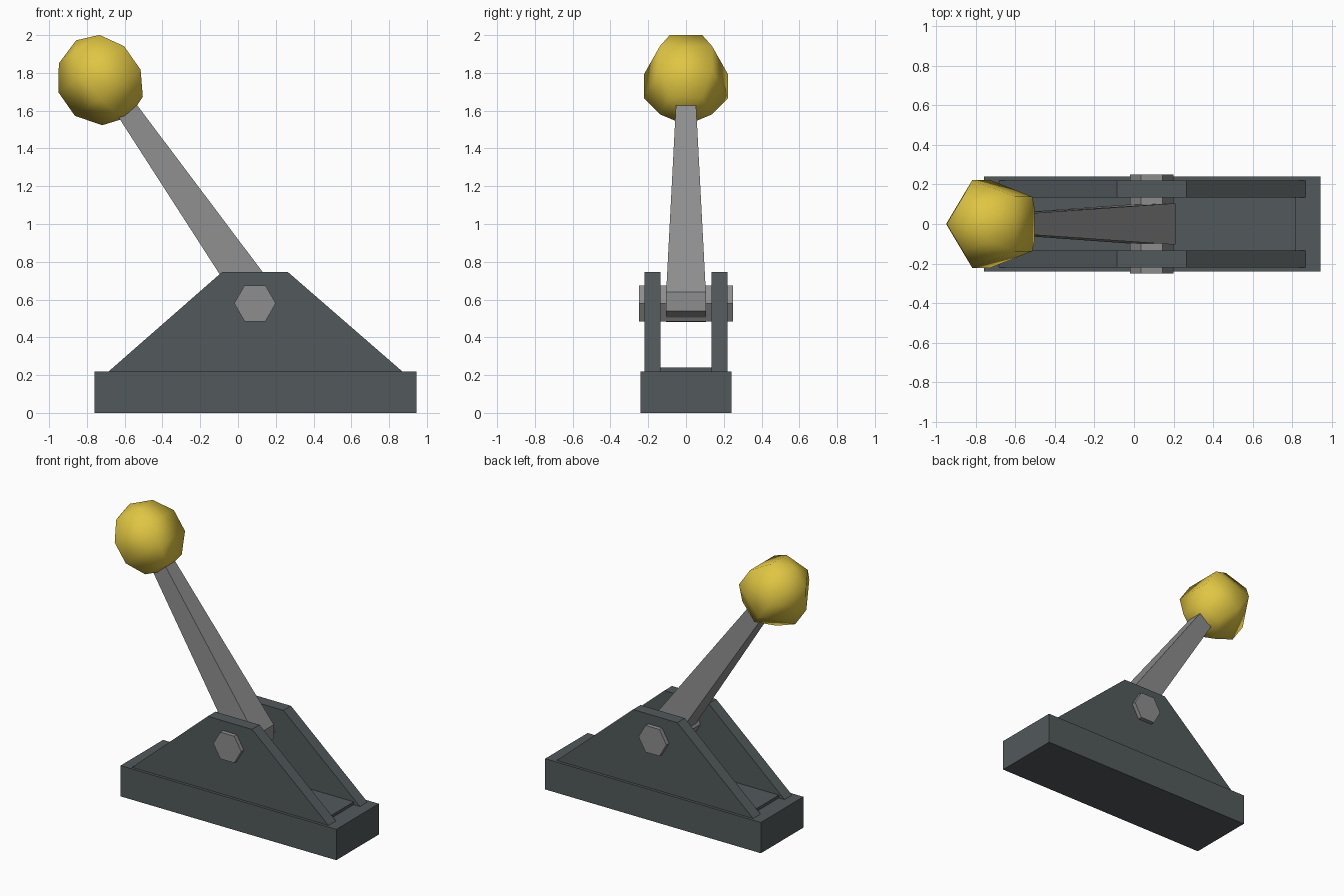
import bpy
from math import sin, cos, pi, radians

if "Cube" in bpy.data.objects:
    bpy.data.objects.remove(bpy.data.objects["Cube"])


def material(name, rgb):
    m = bpy.data.materials.new(name)
    m.diffuse_color = (*rgb, 1)
    m.use_nodes = True
    m.node_tree.nodes["Principled BSDF"].inputs["Base Color"].default_value = m.diffuse_color
    return m


iron = material("dark_iron", (0.085, 0.1, 0.105))
steel = material("steel", (0.27, 0.27, 0.27))
yellow = material("yellow", (0.74, 0.56, 0.055))


def add_mesh(name, verts, faces, mat, smooth=False):
    me = bpy.data.meshes.new(name)
    me.from_pydata(verts, [], faces)
    me.materials.append(mat)
    ob = bpy.data.objects.new(name, me)
    bpy.context.collection.objects.link(ob)
    # consistent outward normals
    bpy.ops.object.select_all(action='DESELECT')
    ob.select_set(True)
    bpy.context.view_layer.objects.active = ob
    bpy.ops.object.mode_set(mode='EDIT')
    bpy.ops.mesh.select_all(action='SELECT')
    bpy.ops.mesh.normals_make_consistent(inside=False)
    bpy.ops.object.mode_set(mode='OBJECT')
    if smooth:
        me.shade_smooth()
    return ob


def prism(name, profile, y0s, y1s, mat):
    """Extrude an xz profile between y values given per profile point."""
    n = len(profile)
    verts = [(x, y, z) for (x, z), y in zip(profile, y0s)]
    verts += [(x, y, z) for (x, z), y in zip(profile, y1s)]
    faces = [range(n), range(2 * n - 1, n - 1, -1)]
    faces += [(i, (i + 1) % n, (i + 1) % n + n, i + n) for i in range(n)]
    return add_mesh(name, verts, [tuple(f) for f in faces], mat)


def straight(name, profile, y0, y1, mat):
    n = len(profile)
    return prism(name, profile, [y0] * n, [y1] * n, mat)


# Base block and thin floor between the side plates
straight("base", [(-0.76, 0), (0.945, 0), (0.945, 0.22), (-0.76, 0.22)], -0.24, 0.24, iron)
straight("floor", [(-0.64, 0.21), (0.82, 0.21), (0.82, 0.24), (-0.64, 0.24)], -0.14, 0.14, iron)

# Side plates
plate = [(-0.69, 0.215), (0.875, 0.215), (0.265, 0.745), (-0.085, 0.745)]
for side, s in (("front", -1), ("back", 1)):
    straight(side + "_plate", plate, s * 0.135, s * 0.22, iron)

# Hexagonal pivot pin
hexagon = [(0.09 + 0.11 * cos(i * pi / 3), 0.58 + 0.11 * sin(i * pi / 3)) for i in range(6)]
straight("pivot_pin", hexagon, -0.25, 0.25, steel)

# Tapered lever with a clipped lower end
lever = [(0.21, 0.64), (-0.58, 1.69), (-0.70, 1.67), (0.06, 0.49), (0.12, 0.48), (0.21, 0.54)]
half = [0.105, 0.05, 0.05, 0.105, 0.105, 0.105]
prism("lever", lever, [-h for h in half], half, steel)

# Five-sided smooth ball knob, tilted along the lever
R, SEG, RINGS = 0.247, 5, 5
verts = [(0, 0, R)]
for r in range(1, RINGS):
    p = pi * r / RINGS
    for k in range(SEG):
        a = pi + 2 * pi * k / SEG
        verts.append((R * sin(p) * cos(a), R * sin(p) * sin(a), R * cos(p)))
verts.append((0, 0, -R))
last = len(verts) - 1
faces = []
for k in range(SEG):
    j = (k + 1) % SEG
    faces.append((0, 1 + k, 1 + j))
    for r in range(RINGS - 2):
        b = 1 + r * SEG
        faces.append((b + k, b + SEG + k, b + SEG + j, b + j))
    faces.append((last, last - SEG + j, last - SEG + k))
knob = add_mesh("ball_knob", verts, faces, yellow, smooth=True)
knob.location = (-0.715, 0, 1.77)
knob.rotation_euler = (0, radians(-35), 0)
